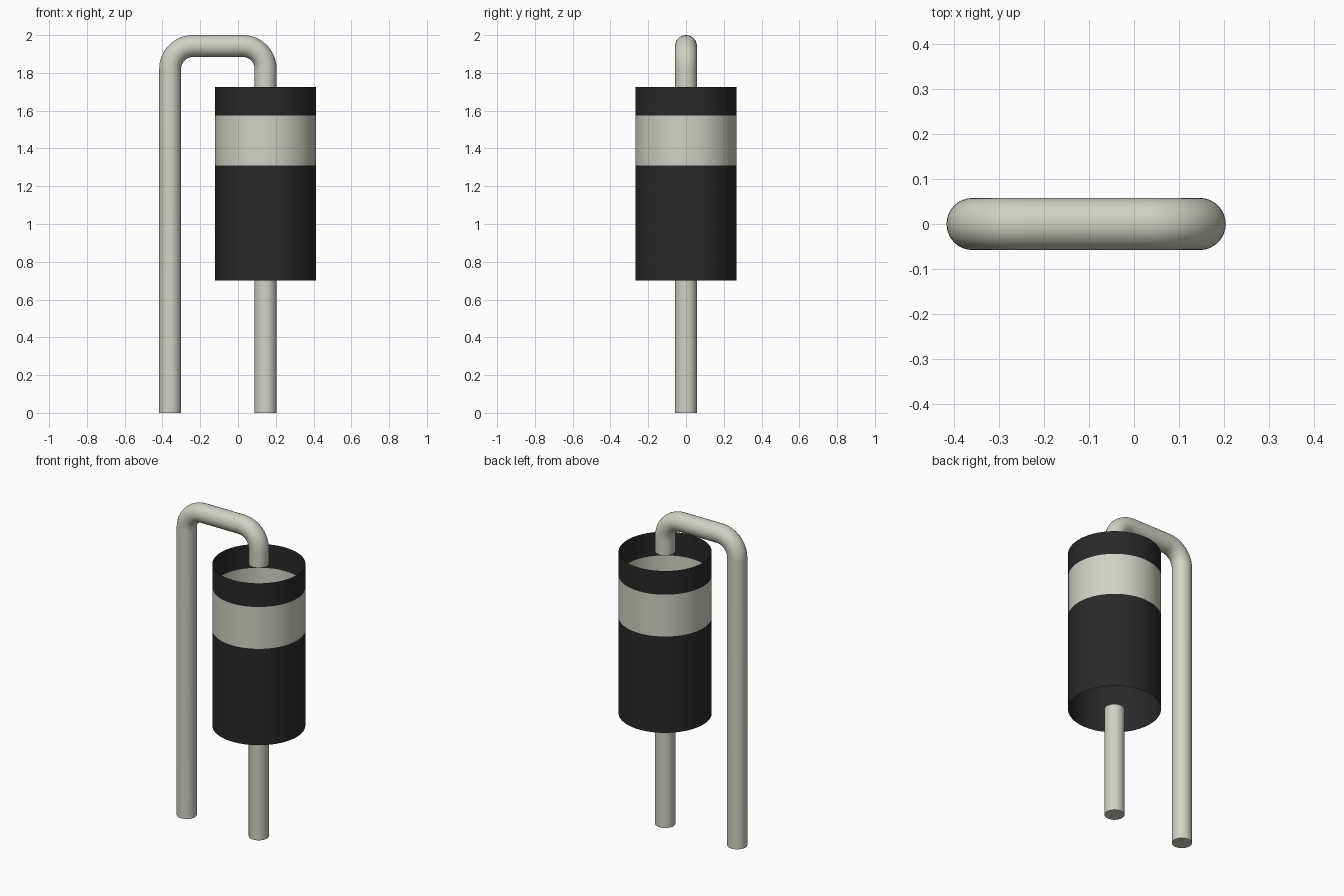
import bpy, bmesh
from math import sin, cos, pi, radians
from mathutils import Vector

cube = bpy.data.objects.get("Cube")
if cube:
    bpy.data.objects.remove(cube, do_unlink=True)


def material(name, rgb):
    m = bpy.data.materials.new(name)
    m.use_nodes = True
    m.diffuse_color = (*rgb, 1)
    bsdf = m.node_tree.nodes["Principled BSDF"]
    bsdf.inputs["Base Color"].default_value = (*rgb, 1)
    bsdf.inputs["Roughness"].default_value = 0.6
    return m


METAL = material("warm grey metal", (0.645, 0.638, 0.571))
BLACK = material("body black", (0.023, 0.022, 0.022))

AXIS_X, LEAD_X = 0.146, -0.359      # body axis, return lead
BODY_R, WIRE_R, BEND_R = 0.267, 0.058, 0.12
BODY_Z, TOP_Z = (0.70, 1.31, 1.575, 1.725), 2.0


def loft(name, rings, mats, cap_start=False):
    """Skin a list of closed rings of points; the ends stay open unless capped."""
    bm = bmesh.new()
    loops = [[bm.verts.new(p) for p in ring] for ring in rings]
    n = len(loops[0])
    for a, b in zip(loops, loops[1:]):
        for i in range(n):
            j = (i + 1) % n
            bm.faces.new((a[i], a[j], b[j], b[i])).smooth = True
    if cap_start:
        bm.faces.new(loops[0][::-1])
    bmesh.ops.recalc_face_normals(bm, faces=bm.faces)
    mesh = bpy.data.meshes.new(name)
    bm.to_mesh(mesh)
    bm.free()
    for m in mats:
        mesh.materials.append(m)
    ob = bpy.data.objects.new(name, mesh)
    bpy.context.collection.objects.link(ob)
    bpy.ops.object.select_all(action='DESELECT')
    ob.select_set(True)
    bpy.context.view_layer.objects.active = ob
    bpy.ops.object.shade_smooth_by_angle(angle=radians(40))
    return ob


def wire(name, path, sides=32):
    """Sweep a circle along (x, z, heading) stations in the y = 0 plane."""
    rings = []
    for x, z, h in path:
        side = Vector((sin(h), 0, -cos(h)))
        rings.append([Vector((x, 0, z)) + WIRE_R * (side * cos(t) + Vector((0, sin(t), 0)))
                      for t in (2 * pi * i / sides for i in range(sides))])
    return loft(name, rings, [METAL], cap_start=True)


# Open tubular body, the middle section painted as the polarity band
rings = [[(AXIS_X + BODY_R * cos(t), BODY_R * sin(t), z)
          for t in (2 * pi * i / 72 for i in range(72))] for z in BODY_Z]
body = loft("body_tube", rings, [BLACK, METAL])
for f in body.data.polygons:
    f.material_index = int(BODY_Z[1] < f.center.z < BODY_Z[2])

# Straight lead below the body
wire("lower_lead", [(AXIS_X, 0, pi / 2), (AXIS_X, BODY_Z[0], pi / 2)])

# Bent lead: up from the base, over two rounded corners, down into the body
bend_z = TOP_Z - WIRE_R - BEND_R
path = [(LEAD_X, 0, pi / 2)]
for cx, start in ((LEAD_X + BEND_R, pi), (AXIS_X - BEND_R, pi / 2)):
    for i in range(13):
        a = start - pi / 2 * i / 12
        path.append((cx + BEND_R * cos(a), bend_z + BEND_R * sin(a), a - pi / 2))
path.append((AXIS_X, BODY_Z[3], -pi / 2))
wire("bent_lead", path)
